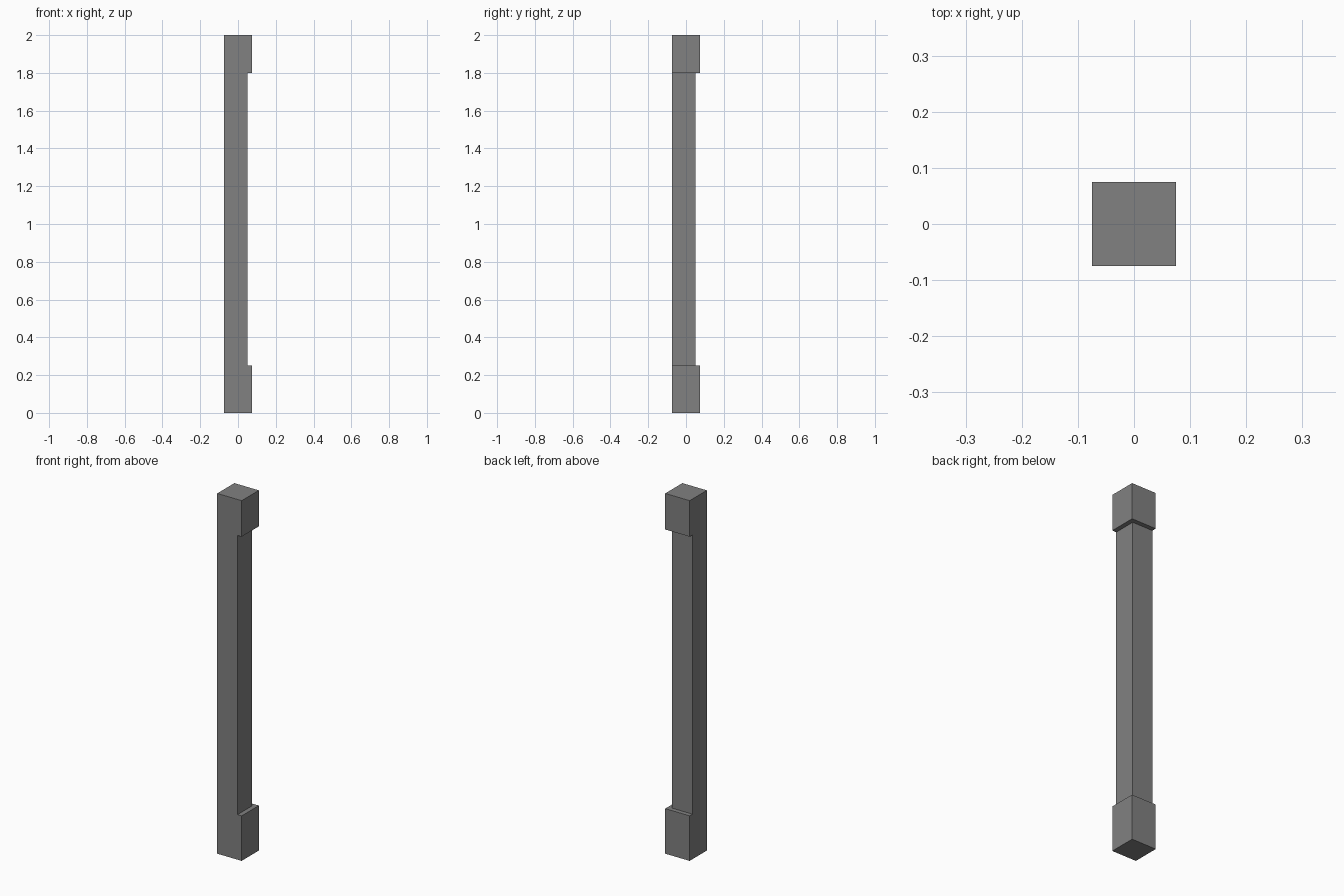
import bpy, bmesh

if "Cube" in bpy.data.objects:
    bpy.data.objects.remove(bpy.data.objects["Cube"])


def prism(name, profile, z0, z1):
    """Extrude a counter-clockwise XY profile from z0 to z1."""
    bm = bmesh.new()
    face = bm.faces.new([bm.verts.new((x, y, z0)) for x, y in profile])
    top = bmesh.ops.extrude_face_region(bm, geom=[face], use_keep_orig=True)["geom"]
    bmesh.ops.translate(bm, vec=(0, 0, z1 - z0),
                        verts=[v for v in top if isinstance(v, bmesh.types.BMVert)])
    bmesh.ops.recalc_face_normals(bm, faces=bm.faces)
    mesh = bpy.data.meshes.new(name)
    bm.to_mesh(mesh)
    bm.free()
    obj = bpy.data.objects.new(name, mesh)
    bpy.context.collection.objects.link(obj)
    return obj


H = 0.075    # half width of the end blocks
S = 0.05     # recessed faces of the shaft
OUT = 0.2    # cutter overshoot

# Square post, full height, dark grey
post = prism("post", [(-H, -H), (H, -H), (H, H), (-H, H)], 0, 2)
grey = bpy.data.materials.new("dark_grey")
grey.diffuse_color = (0.22, 0.22, 0.22, 1)
grey.use_nodes = True
grey.node_tree.nodes["Principled BSDF"].inputs["Base Color"].default_value = grey.diffuse_color
post.data.materials.append(grey)

# L-shaped cutter recessing the right and back faces between the end blocks
cutter = prism("shaft_recess_cutter",
               [(S, -OUT), (OUT, -OUT), (OUT, OUT), (-OUT, OUT), (-OUT, S), (S, S)],
               0.25, 1.8)
cutter.data.materials.append(grey)
cutter.hide_render = True
cutter.hide_set(True)

recess = post.modifiers.new("shaft_recess", "BOOLEAN")
recess.operation = "DIFFERENCE"
recess.solver = "EXACT"
recess.object = cutter
